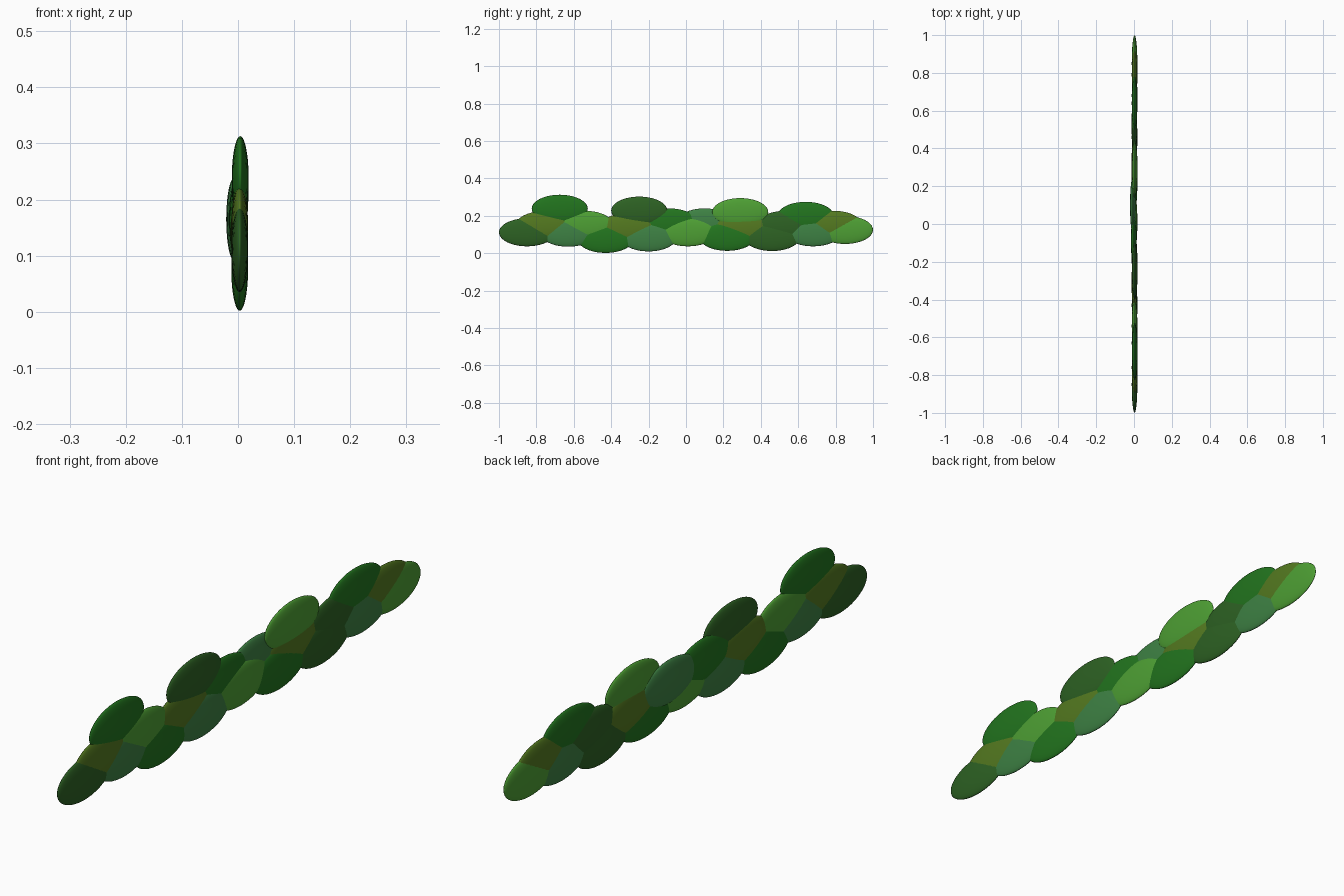
import bpy

if "Cube" in bpy.data.objects:
    bpy.data.objects.remove(bpy.data.objects["Cube"])


def linear(c):
    c /= 255
    return c / 12.92 if c <= 0.04045 else ((c + 0.055) / 1.055) ** 2.4


def material(name, rgb):
    m = bpy.data.materials.new(name)
    m.diffuse_color = (*[linear(c) for c in rgb], 1)
    m.use_nodes = True
    m.node_tree.nodes["Principled BSDF"].inputs["Base Color"].default_value = m.diffuse_color
    return m


MATS = {
    "dark": material("dark_green", (45, 98, 35)),
    "mid": material("mid_green", (34, 117, 30)),
    "light": material("light_green", (78, 160, 52)),
    "teal": material("blue_green", (62, 130, 68)),
    "olive": material("olive_green", (84, 122, 32)),
}


def leaf(i, shade, x, y, z):
    bpy.ops.mesh.primitive_uv_sphere_add(segments=32, ring_count=20, location=(x, y, z))
    ob = bpy.context.object
    ob.name = f"leaf_{i:02d}"
    ob.scale = (0.015, 0.15, 0.075)
    ob.data.materials.append(MATS[shade])
    bpy.ops.object.shade_smooth()


# overlapping flattened leaves of the garland: shade, x, y, z
LEAVES = [
    ("dark", 0.003, -0.85, 0.112), ("olive", 0.003, -0.76, 0.15),
    ("teal", 0.003, -0.63, 0.11), ("light", 0.003, -0.54, 0.152),
    ("mid", 0.004, -0.675, 0.238), ("mid", 0.003, -0.43, 0.077),
    ("olive", 0.002, -0.31, 0.14), ("teal", 0.003, -0.20, 0.085),
    ("dark", 0.004, -0.25, 0.228), ("mid", -0.001, -0.09, 0.165),
    ("light", 0.003, 0.01, 0.112), ("teal", -0.006, 0.10, 0.165),
    ("mid", 0.003, 0.22, 0.088), ("olive", 0.001, 0.30, 0.14),
    ("light", 0.004, 0.29, 0.22), ("dark", 0.003, 0.46, 0.087),
    ("dark", 0.002, 0.53, 0.152), ("mid", 0.003, 0.64, 0.20),
    ("teal", 0.003, 0.68, 0.112), ("olive", 0.003, 0.79, 0.152),
    ("light", 0.003, 0.85, 0.125),
]
for i, args in enumerate(LEAVES, 1):
    leaf(i, *args)
